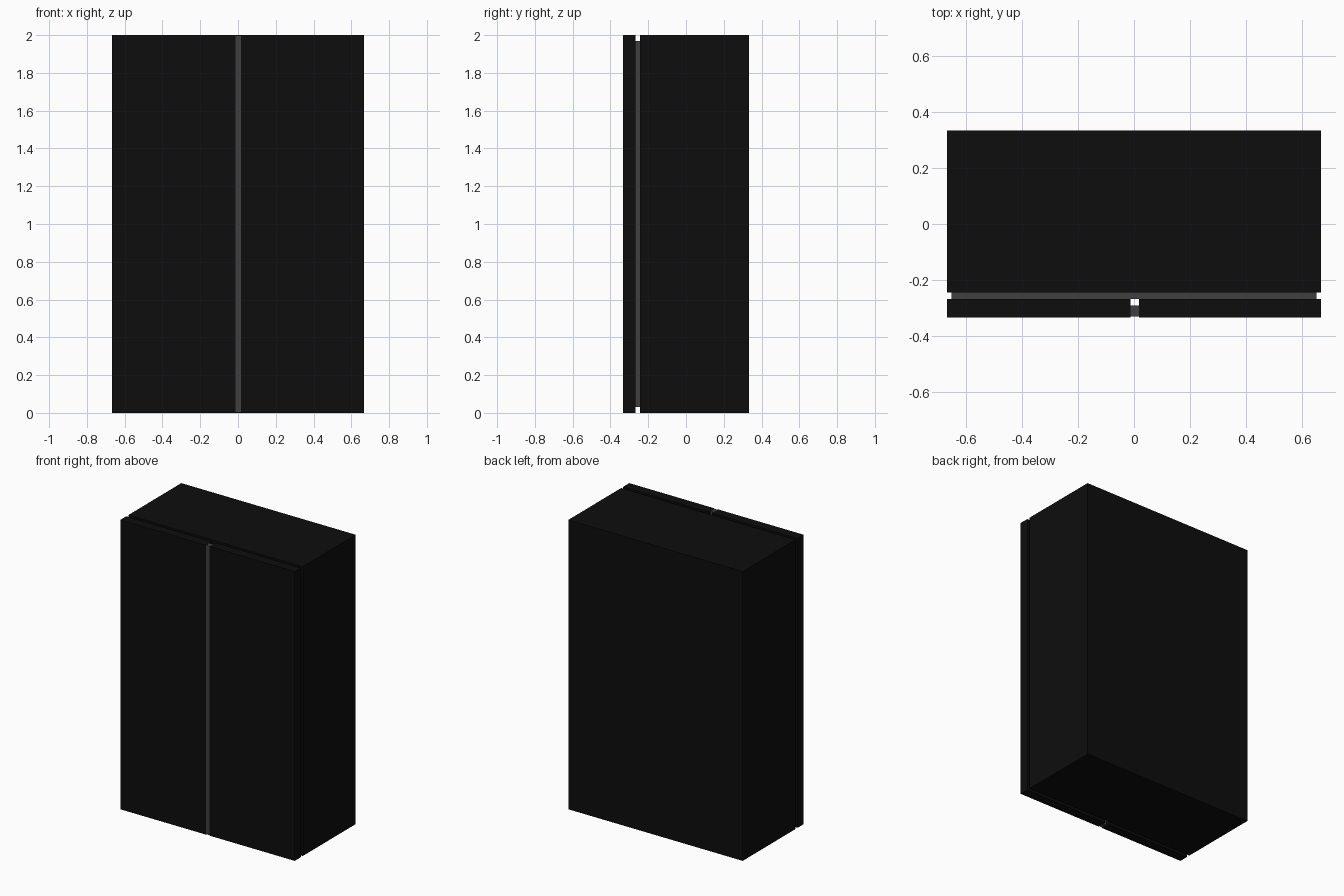
import bpy

if "Cube" in bpy.data.objects:
    bpy.data.objects.remove(bpy.data.objects["Cube"])


def material(name, value):
    m = bpy.data.materials.new(name)
    m.diffuse_color = (value, value, value, 1)
    m.use_nodes = True
    m.node_tree.nodes["Principled BSDF"].inputs["Base Color"].default_value = m.diffuse_color
    return m


black = material("black", 0.004)
grey = material("dark_grey", 0.05)


def box(name, x, y, z, mat):
    """Box from (min, max) ranges on each axis."""
    spans = (x, y, z)
    bpy.ops.mesh.primitive_cube_add(size=1)
    ob = bpy.context.object
    ob.name = name
    ob.location = [(a + b) / 2 for a, b in spans]
    ob.scale = [b - a for a, b in spans]
    bpy.ops.object.transform_apply(location=True, rotation=False, scale=True)
    ob.data.materials.append(mat)
    return ob


W, D, H = 0.667, 0.333, 2.0
BODY_Y, DOOR_Y = -0.244, -0.267      # body front, door back
GAP_L, GAP_R = -0.013, 0.017         # gap between the doors

# Cabinet body
box("cabinet_body", (-W, W), (BODY_Y, D), (0, H), black)

# Inset seal between body and doors
box("door_seal", (-0.65, 0.65), (DOOR_Y, BODY_Y), (0.032, H - 0.032), grey)

# Pair of doors
box("left_door", (-W, GAP_L), (-D, DOOR_Y), (0, H), black)
box("right_door", (GAP_R, W), (-D, DOOR_Y), (0, H), black)

# Strip closing the front of the gap
box("centre_strip", (GAP_L, GAP_R), (-0.33, -0.29), (0.002, H - 0.002), grey)
